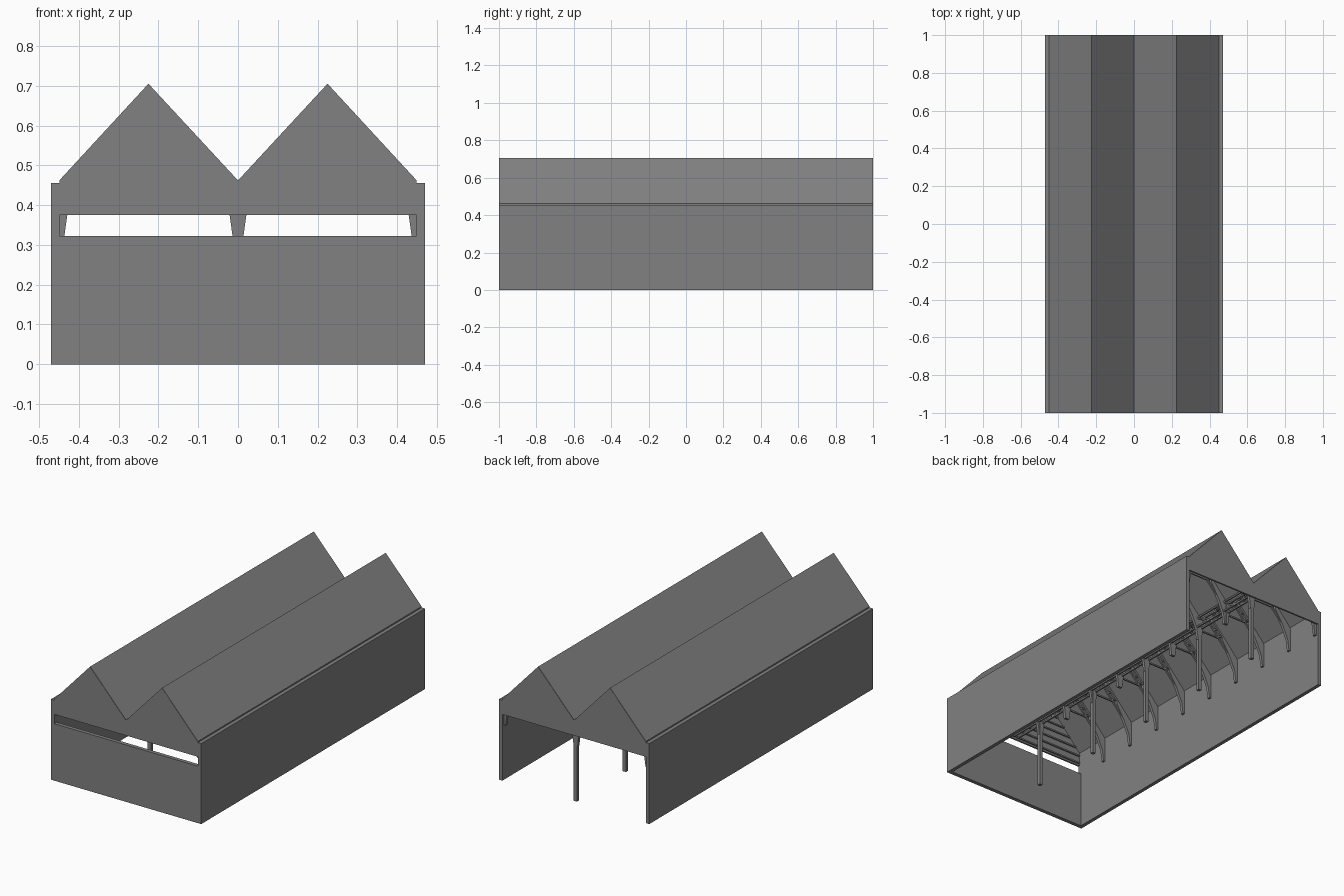
import bpy, bmesh
from mathutils import Vector

cube = bpy.data.objects.get("Cube")
if cube:
    bpy.data.objects.remove(cube, do_unlink=True)

grey = bpy.data.materials.new("mid_grey")
grey.use_nodes = True
colour = (0.22, 0.22, 0.22, 1)
grey.diffuse_color = colour
grey.node_tree.nodes["Principled BSDF"].inputs["Base Color"].default_value = colour

# Main dimensions
EAVE_X, OUT_X, WALL_TOP, SILL = 0.449, 0.47, 0.455, 0.322
RIDGE_X, RIDGE_Z, VALLEY_Z, HEADER = 0.225, 0.705, 0.462, 0.375
SLOPE = (RIDGE_Z - VALLEY_Z) / RIDGE_X
BAYS = [0.983 - 0.2208 * i for i in range(9)]


def finish(name, bm):
    bmesh.ops.recalc_face_normals(bm, faces=bm.faces)
    mesh = bpy.data.meshes.new(name)
    bm.to_mesh(mesh)
    bm.free()
    mesh.materials.append(grey)
    obj = bpy.data.objects.new(name, mesh)
    bpy.context.collection.objects.link(obj)
    return obj


def prism(bm, outline, y0, y1):
    """Extrude an x-z outline along y."""
    face = bm.faces.new([bm.verts.new((x, y0, z)) for x, z in outline])
    ext = bmesh.ops.extrude_face_region(bm, geom=[face])["geom"]
    verts = [v for v in ext if isinstance(v, bmesh.types.BMVert)]
    bmesh.ops.translate(bm, verts=verts, vec=(0, y1 - y0, 0))


def box(bm, x0, x1, y0, y1, z0, z1):
    prism(bm, [(x0, z0), (x1, z0), (x1, z1), (x0, z1)], y0, y1)


def beam(bm, a, b, size):
    """Square bar between two points."""
    a, b = Vector(a), Vector(b)
    d = b - a
    made = bmesh.ops.create_cube(bm, size=1)["verts"]
    bmesh.ops.scale(bm, verts=made, vec=(size, size, d.length))
    turn = d.to_track_quat('Z', 'Y').to_matrix()
    bmesh.ops.rotate(bm, verts=made, cent=(0, 0, 0), matrix=turn)
    bmesh.ops.translate(bm, verts=made, vec=(a + b) / 2)


def roof_line(drop):
    z = [VALLEY_Z, RIDGE_Z, VALLEY_Z, RIDGE_Z, VALLEY_Z]
    x = [-EAVE_X, -RIDGE_X, 0, RIDGE_X, EAVE_X]
    return [(px, pz - drop) for px, pz in zip(x, z)]


# Side walls
for name, s in (("left_wall", 1), ("right_wall", -1)):
    bm = bmesh.new()
    box(bm, s * EAVE_X, s * OUT_X, -1, 1, 0, WALL_TOP)
    finish(name, bm)

# Low front wall
bm = bmesh.new()
box(bm, -EAVE_X, EAVE_X, -1, -0.978, 0, SILL)
finish("front_wall", bm)

# Folded double roof
bm = bmesh.new()
prism(bm, roof_line(0) + roof_line(0.009)[::-1], -0.999, 0.999)
finish("roof", bm)

# Gable panels with horizontal rails on their inner faces
for name, s in (("front_gable", -1), ("back_gable", 1)):
    bm = bmesh.new()
    prism(bm, roof_line(0.002) + [(EAVE_X, HEADER), (-EAVE_X, HEADER)], s, s * 0.99)
    finish(name, bm)
    bm = bmesh.new()
    for i in range(6):
        z = 0.385 + 0.045 * i
        half = min(0.22, (RIDGE_Z - 0.02 - z) / SLOPE)
        for cx in (-RIDGE_X, RIDGE_X):
            box(bm, cx - half, cx + half, s * 0.991, s * 0.982, z, z + 0.008)
    finish(name + "_rails", bm)

# Ridge beams
bm = bmesh.new()
for cx in (-RIDGE_X, RIDGE_X):
    box(bm, cx - 0.006, cx + 0.006, -0.99, 0.99, 0.678, 0.692)
finish("ridge_beams", bm)

# Roof frames: haunch, rafter, lower chord and webs for each half span
bm = bmesh.new()
haunch = [(0.224, 0.31), (0.213, 0.31), (0.204, HEADER), (0.17, 0.45),
          (0.12, 0.53), (0.12, 0.555), (0.224, 0.445)]
for y in BAYS:
    y = min(y, 0.979)
    for cx in (-RIDGE_X, RIDGE_X):
        for s in (-1, 1):
            def at(u, drop):
                return (cx + s * u, y, RIDGE_Z - drop - SLOPE * u)
            prism(bm, [(cx + s * u, z) for u, z in haunch], y - 0.008, y + 0.008)
            beam(bm, at(0, 0.018), at(0.22, 0.018), 0.011)
            beam(bm, at(0, 0.06), at(0.18, 0.06), 0.009)
            for i in range(4):
                u = 0.03 * i
                beam(bm, at(u, 0.06), at(u + 0.03, 0.018), 0.007)
        # Collar tie
        beam(bm, (cx - 0.1, y, 0.54), (cx + 0.1, y, 0.54), 0.008)
finish("roof_frames", bm)

# Centre posts under every second frame
bm = bmesh.new()
for y in BAYS[::2]:
    y = min(y, 0.979)
    box(bm, -0.01, 0.01, y - 0.01, y + 0.01, 0, 0.44)
finish("centre_posts", bm)

# Lattice girder along the valley
bm = bmesh.new()
for x in (-0.014, 0.014):
    for z in (0.385, 0.44):
        beam(bm, (x, -0.985, z), (x, 0.985, z), 0.009)
    for a, b in zip(BAYS, BAYS[1:]):
        m = (a + b) / 2
        beam(bm, (x, a, 0.44), (x, m, 0.385), 0.007)
        beam(bm, (x, m, 0.385), (x, b, 0.44), 0.007)
finish("valley_girder", bm)
